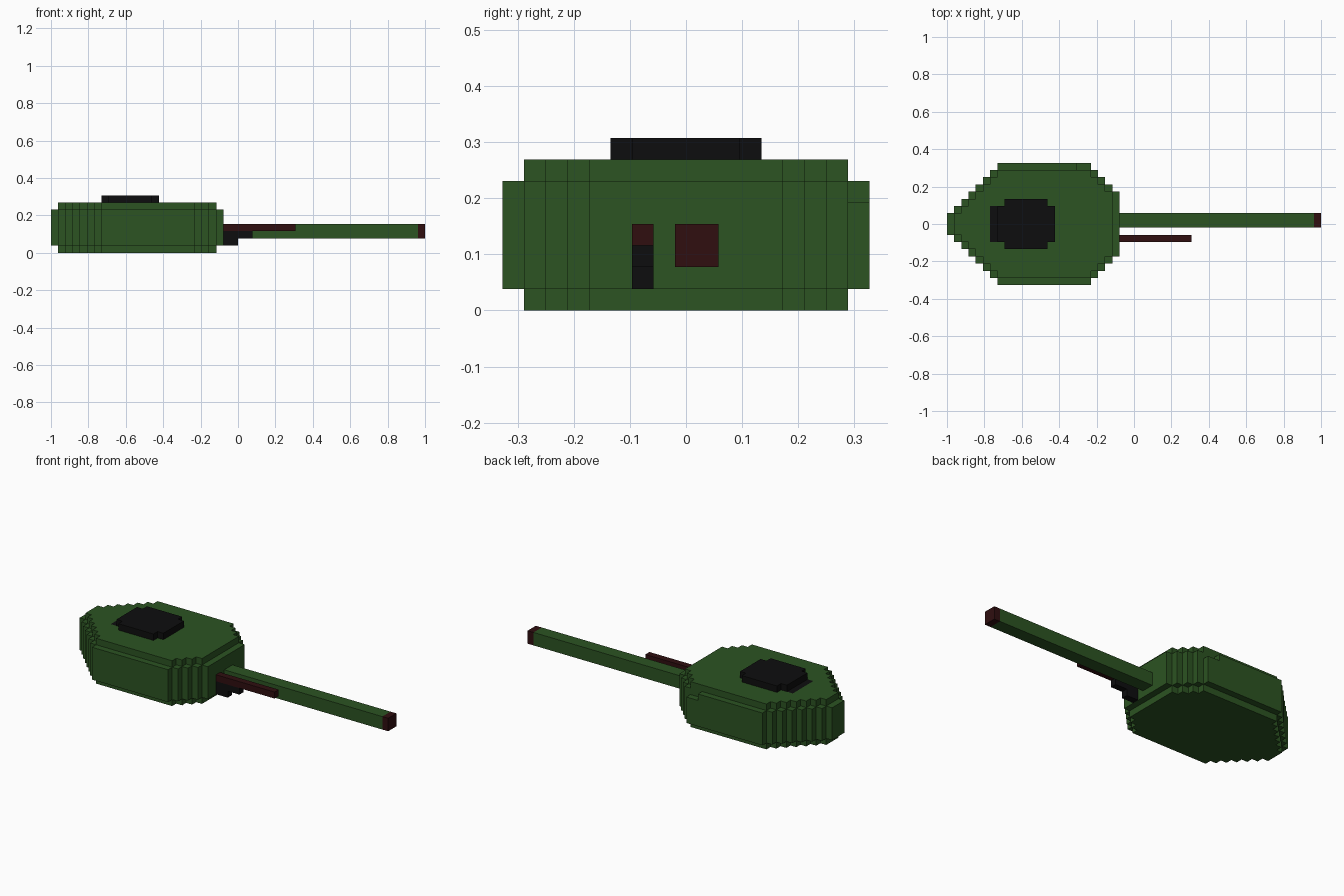
import bpy, bmesh, math
from mathutils import Vector

if "Cube" in bpy.data.objects:
    bpy.data.objects.remove(bpy.data.objects["Cube"])

V = 1 / 26                      # block size: the model is 52 blocks long
ORIGIN = Vector((-1, -8.5 * V, 0))


def material(name, rgb):
    m = bpy.data.materials.new(name)
    m.diffuse_color = (*rgb, 1)
    m.use_nodes = True
    m.node_tree.nodes["Principled BSDF"].inputs["Base Color"].default_value = m.diffuse_color
    return m


GREEN = material("army green", (0.025, 0.087, 0.016))
BLACK = material("black", (0.0043, 0.0043, 0.0045))
RED = material("dark red", (0.029, 0.0045, 0.005))


def box(xs, ys, zs):
    """Blocks filling half-open index ranges."""
    return {(x, y, z) for x in range(*xs) for y in range(*ys) for z in range(*zs)}


def slab(half_widths, zs):
    """Blocks of a plan symmetric about y = 0: {x index: half width in blocks}."""
    cells = set()
    for x, h in half_widths.items():
        cells |= box((x, x + 1), (8 - h, 9 + h), zs)
    return cells


# Turret plan: pointed tail, straight sides, blunt nose
plan = {x: min(x + 1, 8, 27 - x) for x in range(24)}
inset = {x: plan[x] - 1 for x in range(1, 23)}
turret = slab(plan, (1, 6)) | slab(inset, (0, 1)) | slab(inset, (6, 7))
turret -= box((18, 20), (16, 17), (5, 6))            # notch on the far shoulder

# Raised hatch, with a flush black strip behind it
hatch = slab({x: 2 if x in (7, 14) else 3 for x in range(7, 15)}, (7, 8))
hatch_strip = slab({6: 2}, (6, 7))
turret -= hatch_strip

parts = {
    "turret": (turret, GREEN),
    "hatch": (hatch, BLACK),
    "hatch_rear_strip": (hatch_strip, BLACK),
    "gun_barrel": (box((24, 51), (8, 10), (2, 4)), GREEN),
    "gun_muzzle": (box((51, 52), (8, 10), (2, 4)), RED),
    "side_gun_barrel": (box((24, 34), (6, 7), (3, 4)), RED),
    "side_gun_mount": (box((24, 28), (6, 7), (2, 3)) | box((24, 26), (6, 7), (1, 2)), BLACK),
}
solid = set().union(*(cells for cells, _ in parts.values()))


def build(name, cells, mat):
    """Skin the outer faces of a set of blocks and merge the flat areas."""
    bm = bmesh.new()
    verts = {}
    for c in sorted(cells):
        for axis in range(3):
            for side in (0, 1):
                n = list(c)
                n[axis] += 2 * side - 1
                if tuple(n) in solid:
                    continue
                ring = [(0, 0), (1, 0), (1, 1), (0, 1)]
                if not side:
                    ring.reverse()
                face = []
                for a, b in ring:
                    p = list(c)
                    p[axis] += side
                    p[(axis + 1) % 3] += a
                    p[(axis + 2) % 3] += b
                    p = tuple(p)
                    if p not in verts:
                        verts[p] = bm.verts.new(ORIGIN + Vector(p) * V)
                    face.append(verts[p])
                bm.faces.new(face)
    bmesh.ops.dissolve_limit(bm, angle_limit=math.radians(1),
                             verts=bm.verts[:], edges=bm.edges[:])
    mesh = bpy.data.meshes.new(name)
    bm.to_mesh(mesh)
    bm.free()
    mesh.materials.append(mat)
    bpy.context.collection.objects.link(bpy.data.objects.new(name, mesh))


for name, (cells, mat) in parts.items():
    build(name, cells, mat)
